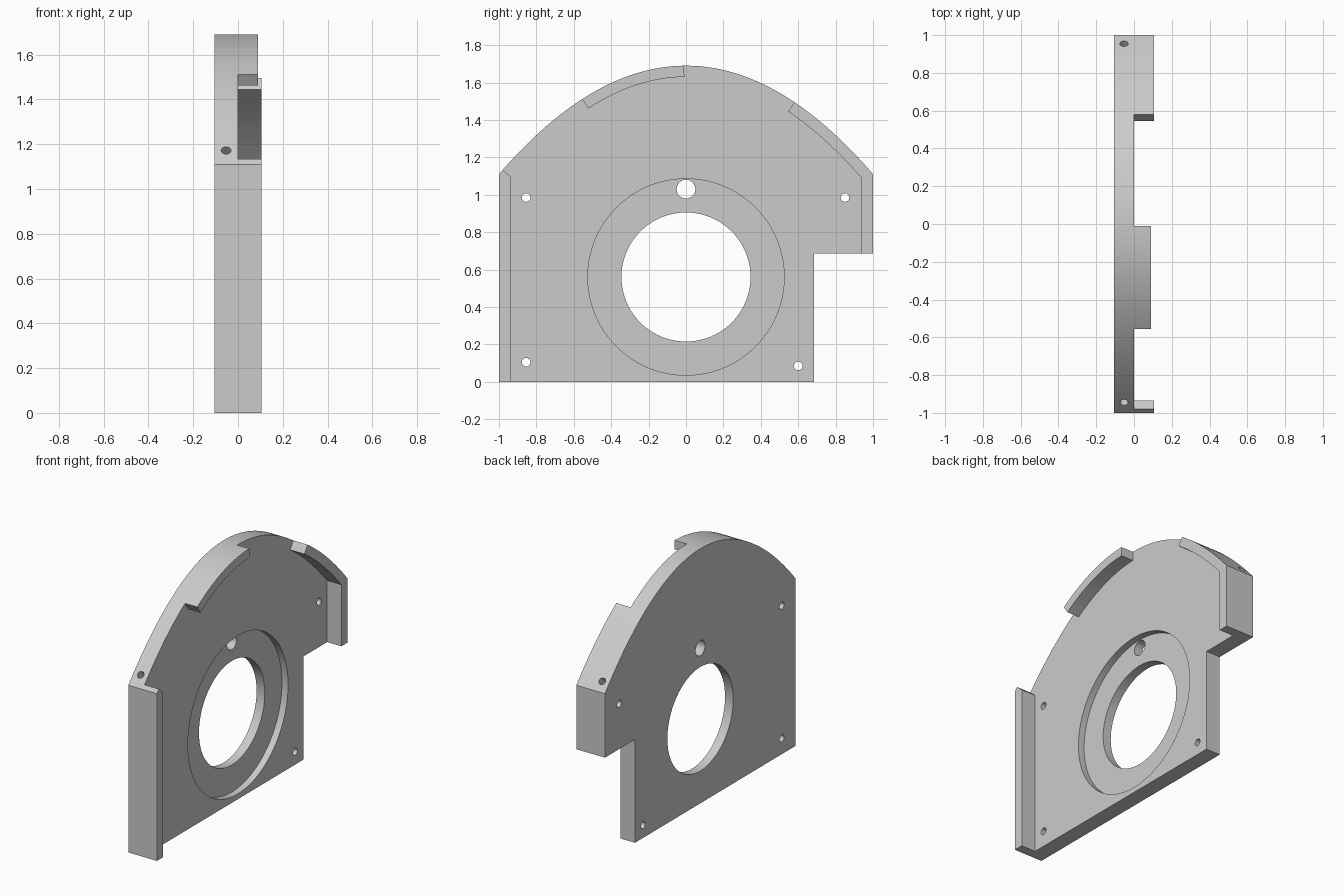
import bpy, bmesh, math
from mathutils import Vector

cube = bpy.data.objects.get("Cube")
if cube:
    bpy.data.objects.remove(cube, do_unlink=True)

HALF = 0.105   # half of the full plate thickness
RIB = 0.06     # rim width
CENTRE = 0.56  # height of the main bore

grey = bpy.data.materials.new("light grey metal")
grey.use_nodes = True
colour = (0.6, 0.6, 0.6, 1)
grey.diffuse_color = colour
grey.node_tree.nodes["Principled BSDF"].inputs["Base Color"].default_value = colour


def arch(y, inset=0.0):
    """Point on the arched top edge, moved inward along its normal."""
    normal = Vector((1.16 * y, 1)).normalized()
    return Vector((y, 1.69 - 0.58 * y * y)) - normal * inset


def arch_run(y0, y1, inset=0.0, steps=24):
    return [arch(y0 + (y1 - y0) * i / steps, inset) for i in range(steps + 1)]


def extrude(name, outline, x0, x1):
    """Solid from a (y, z) outline, extruded along x."""
    bm = bmesh.new()
    face = bm.faces.new([bm.verts.new((x0, y, z)) for y, z in outline])
    new = bmesh.ops.extrude_face_region(bm, geom=[face])["geom"]
    bmesh.ops.translate(bm, vec=(x1 - x0, 0, 0),
                        verts=[v for v in new if isinstance(v, bmesh.types.BMVert)])
    bmesh.ops.recalc_face_normals(bm, faces=bm.faces)
    mesh = bpy.data.meshes.new(name)
    bm.to_mesh(mesh)
    bm.free()
    obj = bpy.data.objects.new(name, mesh)
    bpy.context.collection.objects.link(obj)
    mesh.materials.append(grey)
    return obj


def disc(y, z, radius, sides):
    return [(y + radius * math.cos(math.tau * i / sides),
             z + radius * math.sin(math.tau * i / sides)) for i in range(sides)]


def cut(body, cutter):
    cutter.hide_render = True
    mod = body.modifiers.new("cut", "BOOLEAN")
    mod.operation, mod.solver, mod.object = "DIFFERENCE", "EXACT", cutter
    bpy.ops.object.select_all(action="DESELECT")
    bpy.context.view_layer.objects.active = body
    body.select_set(True)
    bpy.ops.object.modifier_apply(modifier=mod.name)
    bpy.data.objects.remove(cutter, do_unlink=True)


# Full-thickness plate with arched top and a notched lower corner
outline = [(-1, 0), (0.685, 0), (0.685, 0.685), (1, 0.685)] + arch_run(1, -1, 0, 64)
plate = extrude("mounting_plate", outline, -HALF, HALF)

# Pocket that leaves the side ribs and the arched rim segments standing
pocket = [(-0.935, -0.1), arch(-0.98, RIB), arch(-0.98, -0.08), arch(-0.555, -0.08)]
pocket += arch_run(-0.555, -0.01, RIB)
pocket += [(-0.01, 1.85), arch(0.58, -0.08)]
pocket += arch_run(0.58, 0.98, RIB)
pocket += [(0.935, 0.6), (0.75, 0.6), (0.75, -0.1)]
cut(plate, extrude("pocket_cutter", pocket, 0, 0.3))

# The upper rim segment is slightly lower than the ribs
cut(plate, extrude("rim_cutter", [(-0.7, 1.3), (0.1, 1.3), (0.1, 1.8), (-0.7, 1.8)], 0.09, 0.3))

# Round recess, main bore, pin hole and screw holes
cut(plate, extrude("recess_cutter", disc(0, CENTRE, 0.525, 96), -0.045, 0.3))
cut(plate, extrude("bore_cutter", disc(0, CENTRE, 0.345, 80), -0.3, 0.3))
cut(plate, extrude("pin_cutter", disc(0, 1.03, 0.05, 32), -0.3, 0.3))
for y, z in [(-0.855, 0.985), (0.85, 0.985), (-0.855, 0.105), (0.6, 0.085)]:
    cut(plate, extrude("screw_cutter", disc(y, z, 0.023, 24), -0.3, 0.3))

# Blind holes drilled square into the arched edge
for y in (-0.945, 0.955):
    top, bottom = arch(y, -0.05), arch(y, 0.12)
    drill = extrude("edge_drill_cutter", disc(0, 0, 0.022, 24), 0, (top - bottom).length)
    axis = Vector((0, *(top - bottom)))
    drill.rotation_euler = Vector((1, 0, 0)).rotation_difference(axis).to_euler()
    drill.location = (-0.053, *bottom)
    bpy.context.view_layer.update()
    cut(plate, drill)

bpy.ops.object.select_all(action="DESELECT")
plate.select_set(True)
bpy.context.view_layer.objects.active = plate
bpy.ops.object.shade_smooth_by_angle(angle=math.radians(25))
